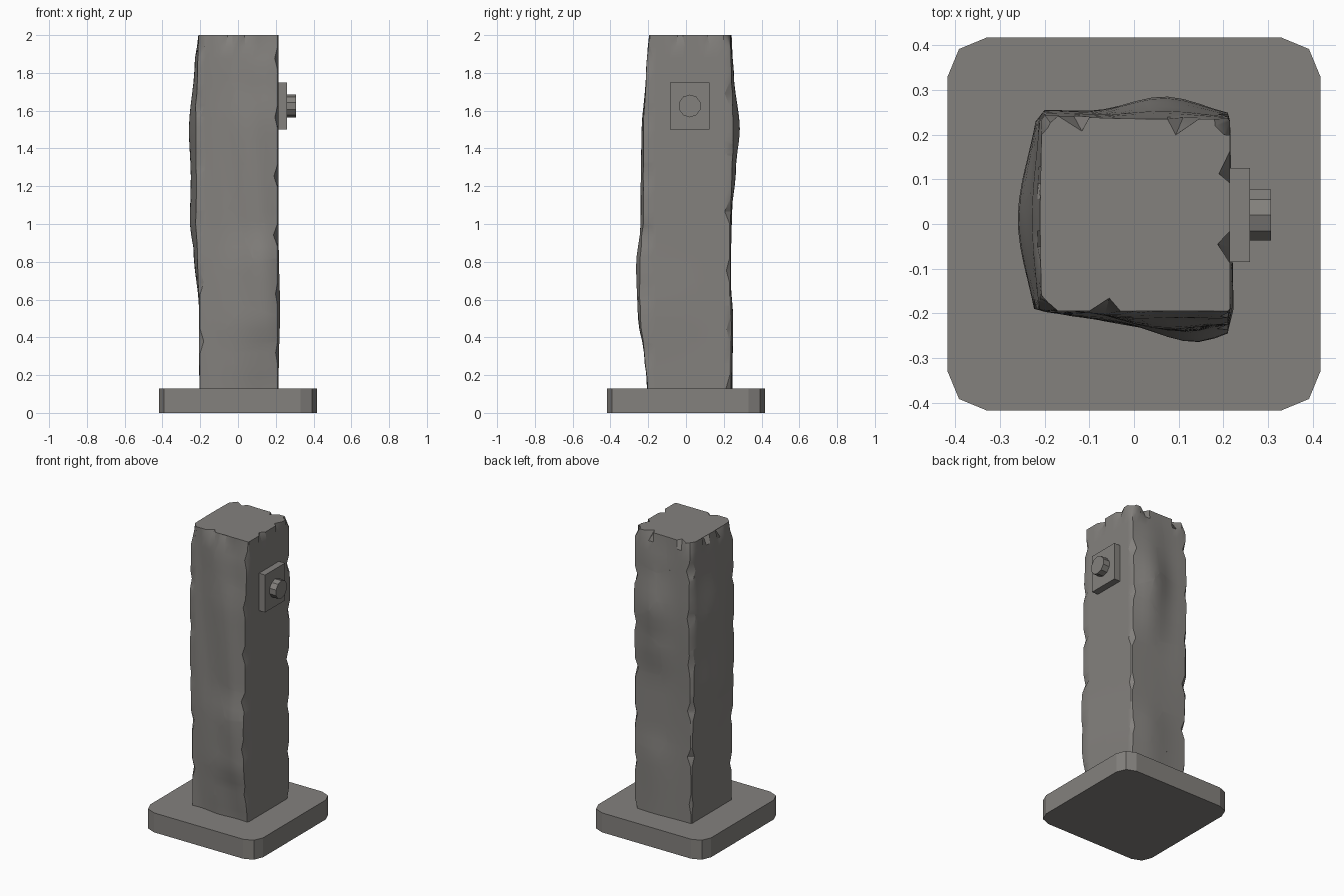
import bpy, bmesh, math, random
from mathutils import Vector

random.seed(4)
cube = bpy.data.objects.get("Cube")
if cube:
    bpy.data.objects.remove(cube, do_unlink=True)

stone = bpy.data.materials.new("grey_stone")
stone.use_nodes = True
COLOUR = (0.23, 0.22, 0.207, 1)
stone.diffuse_color = COLOUR
stone.node_tree.nodes["Principled BSDF"].inputs["Base Color"].default_value = COLOUR


def add_object(name, bm, angle=30):
    bmesh.ops.recalc_face_normals(bm, faces=bm.faces)
    mesh = bpy.data.meshes.new(name)
    bm.to_mesh(mesh)
    bm.free()
    mesh.materials.append(stone)
    mesh.shade_smooth()
    mesh.set_sharp_from_angle(angle=math.radians(angle))
    obj = bpy.data.objects.new(name, mesh)
    bpy.context.collection.objects.link(obj)
    return obj


def box(low, high):
    bm = bmesh.new()
    bmesh.ops.create_cube(bm, size=1)
    for v in bm.verts:
        v.co = Vector(l + (h - l) * (c + 0.5) for l, h, c in zip(low, high, v.co))
    return bm


def curve(keys, z):
    """Smooth interpolation through (height, value) keys."""
    for (z0, a), (z1, b) in zip(keys, keys[1:]):
        if z <= z1:
            t = (z - z0) / (z1 - z0)
            return a + (b - a) * t * t * (3 - 2 * t)
    return keys[-1][1]


def bump(t, centre, width):
    return math.exp(-((t - centre) / width) ** 2)


# How far each weathered side swells at each height
FRONT = [(.13, .01), (.3, .03), (.5, .06), (.78, .065), (1, .04), (1.5, .04), (1.8, .02), (2, 0)]
BACK = [(.13, .01), (.5, .015), (.7, .002), (1, .002), (1.3, .03), (1.5, .05), (1.8, .018), (2, 0)]
LEFT = [(.13, 0), (.55, .002), (.85, .03), (1, .05), (1.25, .045), (1.5, .055), (1.85, .025), (2, .005)]
X0, X1, Y0, Y1 = -0.205, 0.215, -0.195, 0.235
N = 12


def section(z, chips):
    """Outline at one height, walking counter-clockwise from the front left corner."""
    pts = []
    f, b, l = curve(FRONT, z), curve(BACK, z), curve(LEFT, z)
    ts = [i / N for i in range(N + 1)]
    for side in range(4):
        c0, c1 = chips[side], chips[(side + 1) % 4]
        for t in ts:
            # Pull the ends in by the size of the corner chips
            s = t
            if t == 0:
                s = c0
            elif t == 1:
                s = 1 - c1
            x, y = X0 + (X1 - X0) * s, Y0 + (Y1 - Y0) * s
            if side == 0:
                wave = 0.006 * math.sin(9 * s + 4 * z) * min(1, 8 * s * (1 - s))
                pts.append((x, Y0 - f * bump(s, .78, .4) + wave * (z < 1.95)))
            elif side == 1:
                pts.append((X1 + .008 * bump(z, .55, .2) * (1 - s), y))
            elif side == 2:
                swell = b * bump(s, .35, .3) + .02 * bump(s, 1, .3) * bump(z, 1.5, .5)
                pts.append((X1 + X0 - x, Y1 + swell))
            else:
                pts.append((X0 - l * bump(s, .52, .45), Y1 + Y0 - y))
    return [Vector((x, y, z)) for x, y in pts]


# Rough pillar body: stacked outlines, chipped corners and a notched top rim
STEPS = 29
heights = [0.13 + (1.94 - 0.13) * i / STEPS for i in range(STEPS + 1)] + [2.0]
CORNERS = 4
spacing = [random.randint(0, 3) for _ in range(CORNERS)]
body = bmesh.new()
rings = []
for i, z in enumerate(heights):
    chips = []
    for k in range(CORNERS):
        phase = (i + spacing[k]) % 5
        chips.append(0.012 + (0.05 * random.uniform(.5, 1.2) if phase == 0 else 0))
    rings.append([body.verts.new(p) for p in section(z, chips)])

M = N + 1
NOTCHES = [4, 7, M + 4, M + 9, 2 * M + 3, 2 * M + 10, 3 * M + 4, 3 * M + 8]
for k in NOTCHES:
    v = rings[-1][k]
    inward = Vector((-v.co.x, -v.co.y, 0)).normalized()
    v.co += inward * random.uniform(.025, .04)
for k in (0, 2 * M, 3 * M):
    for v in (rings[-1][k], rings[-1][k - 1]):
        v.co += Vector((-v.co.x, -v.co.y, 0)).normalized() * .02

for low, high in zip(rings, rings[1:]):
    for j in range(len(low)):
        k = (j + 1) % len(low)
        body.faces.new((low[j], low[k], high[k], high[j]))
caps = [body.faces.new(rings[-1]), body.faces.new(rings[0][::-1])]
bmesh.ops.triangulate(body, faces=caps)
bmesh.ops.recalc_face_normals(body, faces=body.faces)

# Crack the body into blocks around scattered centres
LAYERS = 8
seeds = []
for layer in range(LAYERS):
    for sx in (-1, 1):
        for sy in (-1, 1):
            jitter = [random.uniform(-1, 1) for _ in range(3)]
            seeds.append(Vector((.11 * sx + .05 * jitter[0],
                                 .02 + .11 * sy + .05 * jitter[1],
                                 .25 + layer * .235 + .09 * jitter[2])))

pillar = bmesh.new()
for seed in seeds:
    block = body.copy()
    for other in sorted(seeds, key=lambda p: (p - seed).length)[1:]:
        mid, normal = (seed + other) / 2, other - seed
        if all((v.co - mid).dot(normal) < 0 for v in block.verts):
            continue
        bmesh.ops.bisect_plane(block, geom=block.verts[:] + block.edges[:] + block.faces[:],
                               dist=1e-6, plane_co=mid, plane_no=normal, clear_outer=True)
        rim = [e for e in block.edges if e.is_boundary]
        if rim:
            bmesh.ops.holes_fill(block, edges=rim, sides=0)
    bmesh.ops.recalc_face_normals(block, faces=block.faces)
    piece = bpy.data.meshes.new("block")
    block.to_mesh(piece)
    block.free()
    pillar.from_mesh(piece)
    bpy.data.meshes.remove(piece)
body.free()
add_object("stone_pillar", pillar)

# Base slab with rounded corners
slab = box((-.417, -.417, 0), (.417, .417, .13))
upright = [e for e in slab.edges if abs(e.verts[0].co.z - e.verts[1].co.z) > .1]
bmesh.ops.bevel(slab, geom=upright, offset=.087, segments=2, profile=.5, affect='EDGES')
add_object("base_slab", slab, 20)

# Button and its mounting plate on the flat side
add_object("button_plate", box((.205, -.085, 1.5), (.26, .125, 1.75)))
knob = bmesh.new()
bmesh.ops.create_cone(knob, cap_ends=True, segments=10, radius1=.06, radius2=.06, depth=.057)
for v in knob.verts:
    v.co = Vector((v.co.z + .2785, v.co.x + .02, v.co.y + 1.625))
add_object("button", knob)
